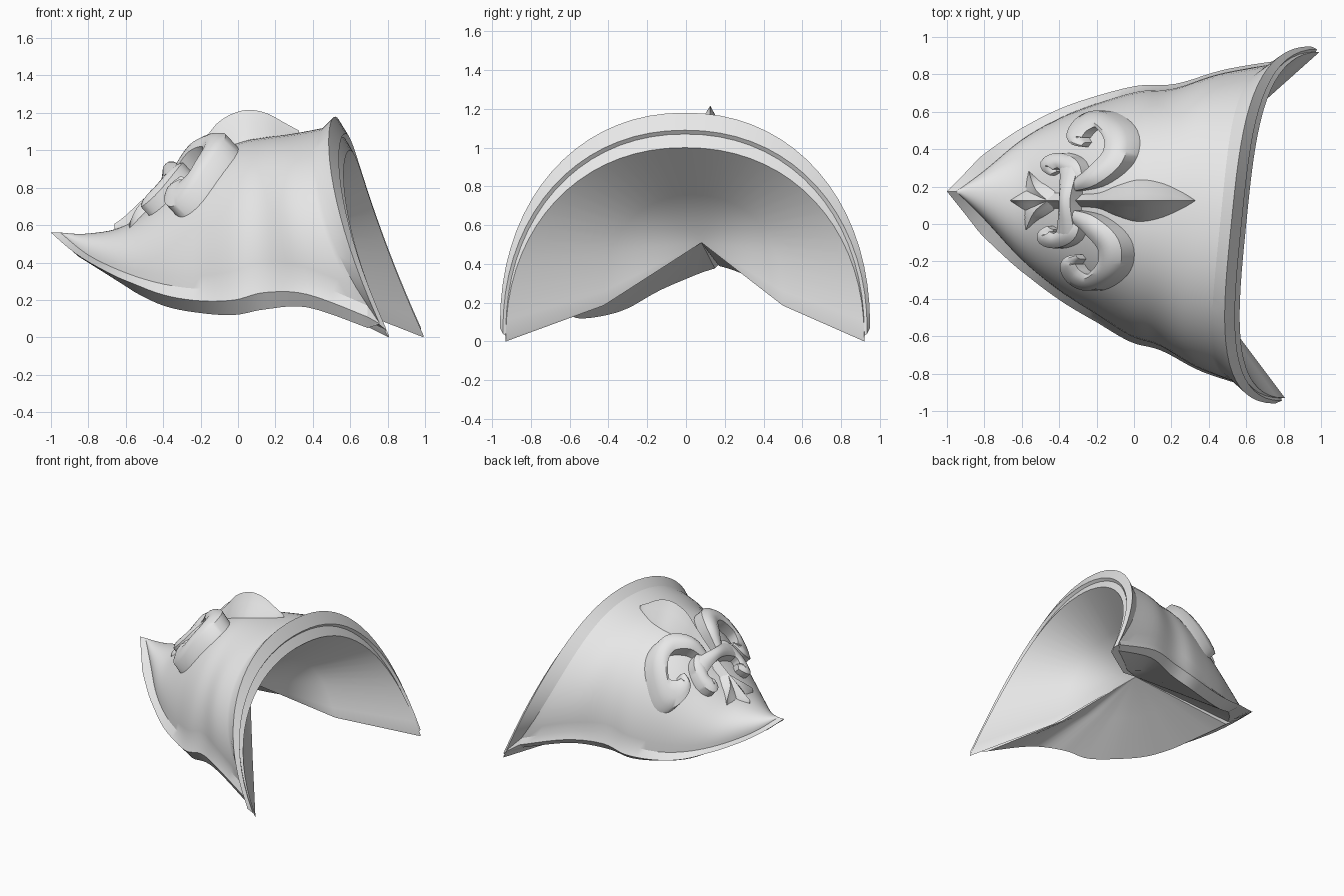
import bpy, bmesh, math
from mathutils import Vector
from mathutils.bvhtree import BVHTree

cube = bpy.data.objects.get("Cube")
if cube:
    bpy.data.objects.remove(cube, do_unlink=True)

GREY = (0.8, 0.8, 0.8, 1)
steel = bpy.data.materials.new("plain grey")
steel.use_nodes = True
steel.diffuse_color = GREY
steel.node_tree.nodes["Principled BSDF"].inputs["Base Color"].default_value = GREY


def finish(bm, name, angle):
    """Turn a bmesh into a named, smooth-shaded object."""
    bmesh.ops.recalc_face_normals(bm, faces=bm.faces)
    mesh = bpy.data.meshes.new(name)
    bm.to_mesh(mesh)
    bm.free()
    mesh.materials.append(steel)
    ob = bpy.data.objects.new(name, mesh)
    bpy.context.collection.objects.link(ob)
    bpy.ops.object.select_all(action='DESELECT')
    ob.select_set(True)
    bpy.context.view_layer.objects.active = ob
    bpy.ops.object.shade_smooth_by_angle(angle=math.radians(angle))


def spline(keys, steps):
    """Smooth interpolation through a list of equal-length tuples."""
    out = []
    last = len(keys) - 1
    for i in range(last):
        a, b, c, d = (keys[min(max(j, 0), last)] for j in range(i - 1, i + 3))
        for k in range(steps):
            t = k / steps
            out.append(tuple(
                q + t * ((r - p) / 2 + t * (p - 2.5 * q + 2 * r - s / 2
                         + t * (1.5 * (q - r) + (s - p) / 2)))
                for p, q, r, s in zip(a, b, c, d)))
    out.append(keys[-1])
    return out


def skin(bm, rows, wrap=False):
    """Join rows of vertices with quads."""
    for r0, r1 in zip(rows, rows[1:]):
        n = len(r0)
        for i in range(n if wrap else n - 1):
            j = (i + 1) % n
            bm.faces.new((r0[i], r0[j], r1[j], r1[i]))


# Shell stations: crown x, crown z, sweep of edge, edge z, half width, lip drop
PANEL = [
    (-.95, .56, 0, .56, 0, .13),
    (-.8, .555, 0, .44, .13, .08),
    (-.6, .6, 0, .345, .32, .08),
    (-.4, .76, 0, .285, .46, .115),
    (-.2, .94, 0, .26, .565, .13),
    (0, 1.04, 0, .28, .655, .16),
    (.15, 1.07, .03, .33, .69, .18),
    (.3, 1.09, .13, .3, .79, .14),
    (.46, 1.12, .32, .17, .87, .12),
]
RIM = [
    (.52, 1.18, .33, .08, .955, .01),
    (.575, 1.09, .31, .05, .94, .01),
    (.56, 1.07, .32, .04, .925, .01),
    (.6, 1, .3, .01, .925, .01),
]
ARC = 36


def section(station, flare):
    """Arched cross-section with a flared ridge and turned-in lip at each end."""
    xt, zt, sweep, ze, w, drop = station
    w = max(w, 0)
    yc = max(-.005, .055 - .125 * xt)
    tilt = .1 * min(1, max(0, (xt + .2) / .66))
    shift = .25 * max(0, -.55 - xt)

    def point(half, z, s, dx=0):
        y = yc + half
        bow = (1 - s) ** (1.5 + flare / 2)
        return Vector((xt + sweep * bow + tilt * y + dx, y, z))

    ridge_w = w + flare * min(w / 2, max(.02, .03 - .05 * xt))
    ridge_z = ze - drop / 2 * min(1, w / .3)
    lip_w = max(0, ridge_w - flare * (.07 - .08 * xt))
    pts = [point(-lip_w, ze - drop, 0, shift), point(-ridge_w, ridge_z, 0, -shift / 2)]
    for i in range(ARC + 1):
        a = math.pi * i / ARC
        c, s = math.cos(a), abs(math.sin(a)) ** .94
        side = math.copysign(abs(c) ** .94, -c)
        pts.append(point(w * side, ze + (zt - ze) * s, s))
    lift = .04 * min(1, w / .3) * flare
    pts += [point(ridge_w, ridge_z + lift / 3, 0, -shift / 2),
            point(lip_w, ze - drop + lift, 0, shift)]
    return pts


# Shell: arched plate, raised rim, and hollow drawn in to one point
bm = bmesh.new()
outline = [section(s, 1) for s in spline(PANEL, 5)] + [section(s, 0) for s in RIM]
skin(bm, [[bm.verts.new(p) for p in row] for row in outline])
bmesh.ops.remove_doubles(bm, verts=bm.verts, dist=.0008)
hollow = bm.verts.new((.05, .08, .51))
border = [e for e in bm.edges if e.is_boundary]
middle = {}
for v in {v for e in border for v in e.verts}:
    sag = .07 * min(1, max(0, v.co.x / .6)) * max(0, 1 - v.co.z / .4)
    middle[v] = bm.verts.new((v.co + hollow.co) / 2 - Vector((0, 0, sag)))
for e in border:
    a, b = e.verts
    bm.faces.new((a, b, middle[b], middle[a]))
    bm.faces.new((middle[a], middle[b], hollow))
bmesh.ops.recalc_face_normals(bm, faces=bm.faces)
surface = BVHTree.FromBMesh(bm)
finish(bm, "shell", 27)

# Ornament strips laid over the shell
AXIS = .125
UP = Vector((0, 0, 1))
LEAN = Vector((-.6, 0, .65))
ROUND = [(-1, -.3), (-1, .8), (-.5, .97), (0, 1), (.5, .97), (1, .8), (1, -.3)]
RIDGED = [(-1, -.2), (-.7, .22), (-.3, .6), (0, 1), (.3, .6), (.7, .22), (1, -.2)]


def strip(name, path, profile, rise, side=1):
    """Sweep a profile along (x, offset from axis, half width, height) keys."""
    keys = spline(path, 6)
    bm = bmesh.new()
    rows = []
    for i, (x, v, w, h) in enumerate(keys):
        a, b = keys[max(i - 1, 0)], keys[min(i + 1, len(keys) - 1)]
        along = Vector((b[0] - a[0], b[1] - a[1])).normalized()
        row = []
        for p, q in profile:
            offset = side * (v + along.x * w * p)
            above = Vector((x - along.y * w * p + .05 * offset, AXIS + offset, 3))
            foot = surface.ray_cast(above, -UP)[0]
            row.append(bm.verts.new(foot + rise * h * q))
        rows.append(row)
    skin(bm, rows, wrap=True)
    bm.faces.new(rows[0])
    bm.faces.new(rows[-1])
    finish(bm, name, 40)


strip("centre_leaf", [(-.36, 0, .04, .06), (-.2, 0, .045, .1), (-.1, 0, .09, .16),
                      (.02, 0, .13, .17), (.14, 0, .11, .14), (.25, 0, .055, .07),
                      (.325, 0, .003, .02)], RIDGED, UP)
strip("cross_bar", [(-.31, -.18, .05, .1), (-.31, -.12, .04, .11), (-.31, 0, .03, .13),
                    (-.31, .12, .04, .11), (-.31, .18, .05, .1)], ROUND, LEAN)
strip("tail_point", [(-.36, 0, .05, .07), (-.46, 0, .05, .07),
                     (-.54, 0, .08, .07), (-.66, 0, .003, .03)], RIDGED, UP)

for side, label in ((1, "left"), (-1, "right")):
    strip("large_curl_" + label,
          [(-.29, .08, .03, .08), (-.17, .13, .05, .13), (-.06, .235, .06, .14),
           (-.055, .35, .06, .14), (-.15, .435, .045, .13), (-.245, .41, .045, .11),
           (-.29, .34, .04, .1), (-.25, .3, .015, .07)], ROUND, LEAN, side)
    strip("small_curl_" + label,
          [(-.28, .11, .035, .08), (-.3, .18, .045, .1), (-.37, .215, .04, .1),
           (-.43, .19, .04, .09), (-.41, .145, .02, .06)], ROUND, LEAN, side)
    strip("tail_barb_" + label,
          [(-.46, 0, .07, .06), (-.53, .06, .06, .06), (-.57, .155, .003, .03)],
          RIDGED, UP, side)
